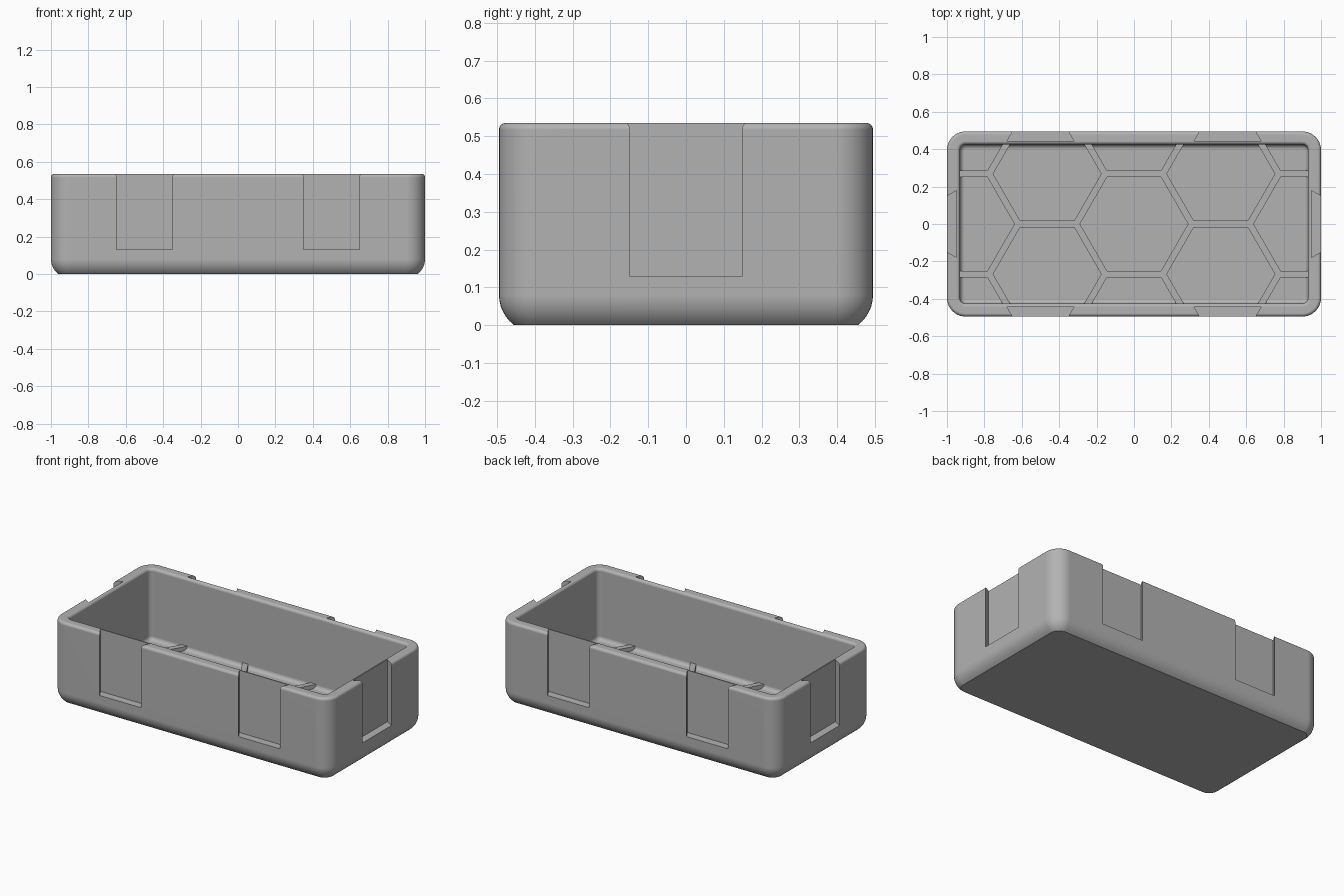
import bpy, bmesh
from math import sin, cos, pi, radians, sqrt

if "Cube" in bpy.data.objects:
    bpy.data.objects.remove(bpy.data.objects["Cube"])

HX, HY, H = 1.0, 0.495, 0.535      # half length, half width, height
WALL, FLOOR, CORNER = 0.07, 0.07, 0.1
RIM, COVE = 0.018, 0.025           # rim rounding, inner floor fillet

grey = bpy.data.materials.new("plain grey")
grey.use_nodes = True
COLOUR = (0.45, 0.45, 0.45, 1)
grey.diffuse_color = COLOUR
grey.node_tree.nodes["Principled BSDF"].inputs["Base Color"].default_value = COLOUR


def make_object(name, bm):
    bmesh.ops.recalc_face_normals(bm, faces=bm.faces)
    mesh = bpy.data.meshes.new(name)
    bm.to_mesh(mesh)
    bm.free()
    mesh.materials.append(grey)
    obj = bpy.data.objects.new(name, mesh)
    bpy.context.collection.objects.link(obj)
    return obj


def add_prism(bm, points, z0, z1):
    """Extrude a flat outline from z0 to z1."""
    face = bm.faces.new([bm.verts.new((x, y, z0)) for x, y in points])
    new = bmesh.ops.extrude_face_region(bm, geom=[face])["geom"]
    for v in new:
        if isinstance(v, bmesh.types.BMVert):
            v.co.z = z1


def rounded_outline(inset, steps=10):
    """Rounded rectangle, moved inwards by inset."""
    r = max(CORNER - inset, 0.004)
    cx, cy = HX - inset - r, HY - inset - r
    pts = []
    for q, (sx, sy) in enumerate([(1, 1), (-1, 1), (-1, -1), (1, -1)]):
        for i in range(steps + 1):
            a = (q + i / steps) * pi / 2
            pts.append((sx * cx + r * cos(a), sy * cy + r * sin(a)))
    return pts


def arc(cd, cz, r, start, end, steps=6):
    angles = [radians(start + (end - start) * i / steps) for i in range(steps + 1)]
    return [(cd + r * cos(a), cz + r * sin(a)) for a in angles]


def cut(obj, cutter):
    mod = obj.modifiers.new("cut", "BOOLEAN")
    mod.object, mod.operation, mod.solver = cutter, "DIFFERENCE", "EXACT"
    bpy.context.view_layer.objects.active = obj
    bpy.ops.object.modifier_apply(modifier=mod.name)
    bpy.data.objects.remove(cutter)


# Wall section as (inset, height): belly curve, rim, inner wall, floor fillet
profile = arc(0.1, 0.08, 0.1, 233.13, 180)
profile += arc(RIM, H - RIM, RIM, 180, 90)
profile += arc(WALL - RIM, H - RIM, RIM, 90, 0)
profile += arc(WALL + COVE, FLOOR + COVE, COVE, 180, 270)

bm = bmesh.new()
rings = [[bm.verts.new((x, y, z)) for x, y in rounded_outline(d)] for d, z in profile]
n = len(rings[0])
for a, b in zip(rings, rings[1:]):
    for i in range(n):
        j = (i + 1) % n
        bm.faces.new((a[i], a[j], b[j], b[i]))
bm.faces.new(rings[0])
bm.faces.new(rings[-1])
box = make_object("box_shell", bm)

# Dovetail slots, wider towards the inside, open at the rim
bm = bmesh.new()
DEPTH, OUT, NARROW, WIDE = 0.05, 0.01, 0.149, 0.178
tip = NARROW - (WIDE - NARROW) * OUT / DEPTH
dovetail = [(-WIDE, -DEPTH), (WIDE, -DEPTH), (tip, OUT), (-tip, OUT)]
for s in (1, -1):
    for x in (-0.5, 0.5):
        add_prism(bm, [(x + u, s * (HY + v)) for u, v in dovetail], 0.13, H + 0.1)
    add_prism(bm, [(s * (HX + v), u) for u, v in dovetail], 0.13, H + 0.1)
cut(box, make_object("slot_cutter", bm))

# Honeycomb ribs on the floor: a thin plate with hexagons removed
bm = bmesh.new()
px, py = HX - WALL - 0.003 + 0.006, HY - WALL + 0.003
add_prism(bm, [(-px, -py), (px, -py), (px, py), (-px, py)], FLOOR - 0.01, FLOOR + 0.026)
ribs = make_object("floor_ribs", bm)

bm = bmesh.new()
PITCH, R = 0.536, 0.289
for k in range(-2, 3):
    shift = PITCH / 2 if k % 2 else 0
    for m in (-1, 0, 1):
        cx, cy = k * PITCH * sqrt(3) / 2, m * PITCH + shift
        add_prism(bm, [(cx + R * cos(i * pi / 3), cy + R * sin(i * pi / 3))
                       for i in range(6)], 0, 0.2)
    if shift:
        cy = -PITCH - shift
cut(ribs, make_object("hexagon_cutter", bm))

# Smooth the rounded edges, keep the cut edges crisp
for obj in (box, ribs):
    bpy.ops.object.select_all(action="DESELECT")
    obj.select_set(True)
    bpy.context.view_layer.objects.active = obj
    bpy.ops.object.shade_smooth_by_angle(angle=radians(30))
    weighted = obj.modifiers.new("even shading", "WEIGHTED_NORMAL")
    weighted.keep_sharp = True
